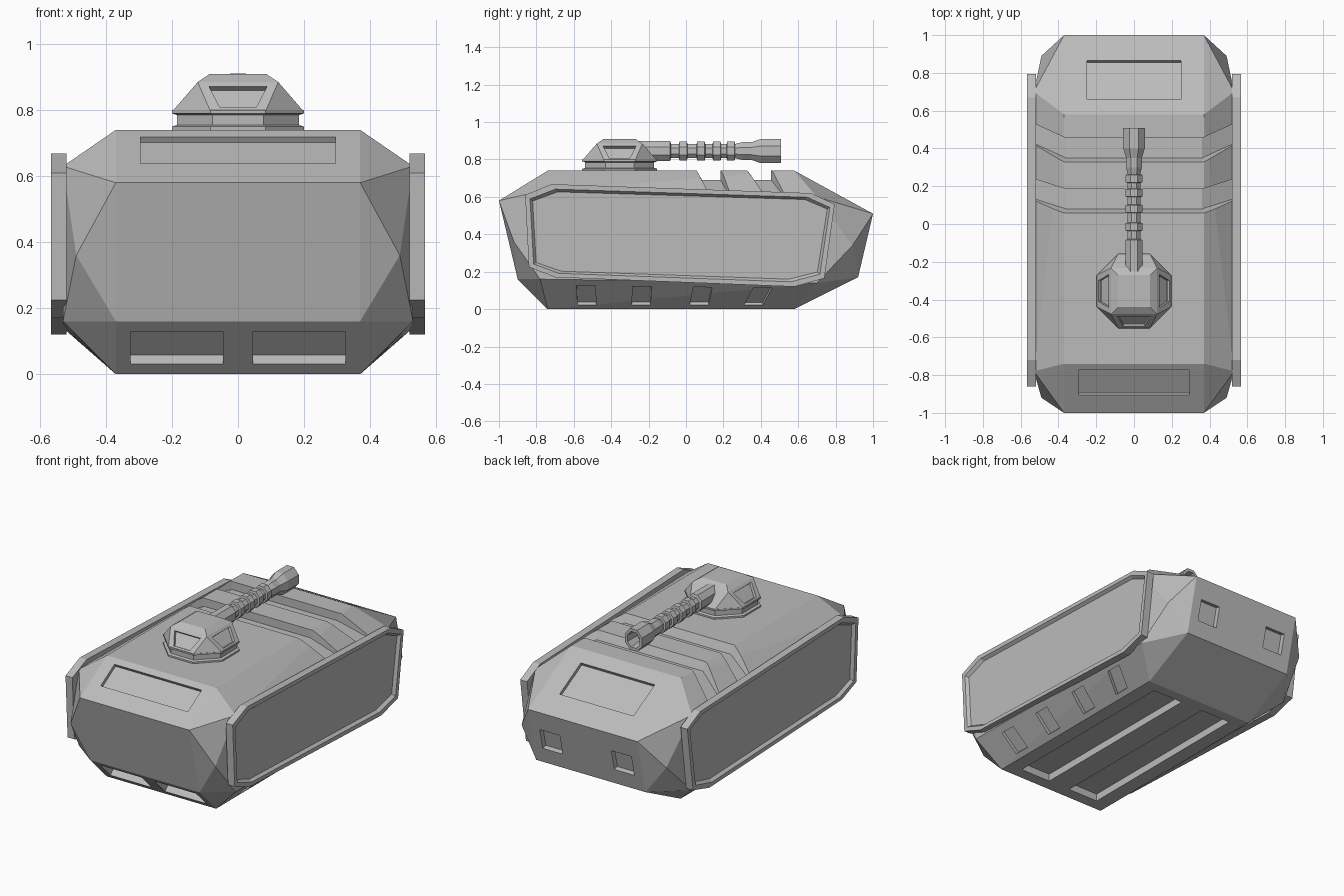
import bpy, bmesh, math
from mathutils import Vector

if "Cube" in bpy.data.objects:
    bpy.data.objects.remove(bpy.data.objects["Cube"])

grey = bpy.data.materials.new("armour grey")
grey.diffuse_color = (0.5, 0.5, 0.5, 1)
grey.use_nodes = True
grey.node_tree.nodes["Principled BSDF"].inputs["Base Color"].default_value = grey.diffuse_color


def finish(bm, name):
    bmesh.ops.recalc_face_normals(bm, faces=bm.faces)
    me = bpy.data.meshes.new(name)
    bm.to_mesh(me)
    bm.free()
    me.materials.append(grey)
    ob = bpy.data.objects.new(name, me)
    bpy.context.collection.objects.link(ob)
    return ob


def hull_of(points, name):
    bm = bmesh.new()
    for p in points:
        bm.verts.new(p)
    bmesh.ops.convex_hull(bm, input=bm.verts)
    bmesh.ops.dissolve_limit(bm, angle_limit=math.radians(1), verts=bm.verts, edges=bm.edges)
    return finish(bm, name)


def loft(bm, rings, closed=False):
    """Skin a row of equal-length rings, capping the ends or joining last to first."""
    rows = [[bm.verts.new(p) for p in r] for r in rings]
    n = len(rows[0])
    for a, b in zip(rows, rows[1:] + (rows[:1] if closed else [])):
        for i in range(n):
            bm.faces.new((a[i], a[(i + 1) % n], b[(i + 1) % n], b[i]))
    if not closed:
        bm.faces.new(rows[0][::-1])
        bm.faces.new(rows[-1])


def recess(bm, corners, depth, centre):
    """Add a cutting prism sunk straight into a flat face."""
    c = [Vector(p) for p in corners]
    n = (c[1] - c[0]).cross(c[2] - c[0]).normalized()
    if n.dot(c[0] - Vector(centre)) < 0:
        n = -n
    loft(bm, [[p + n * 0.02 for p in c], [p - n * depth for p in c]])


def cut(ob, bm):
    cutter = finish(bm, "cutter")
    cutter.hide_render = True
    mod = ob.modifiers.new("cut", 'BOOLEAN')
    mod.operation, mod.solver, mod.object = 'DIFFERENCE', 'EXACT', cutter
    bpy.context.view_layer.update()
    me = bpy.data.meshes.new_from_object(ob.evaluated_get(bpy.context.evaluated_depsgraph_get()))
    ob.modifiers.clear()
    ob.data = me
    bpy.data.objects.remove(cutter)


# Hull: centre profile widened to a flat side, with bulging corner points
profile = [(-1, .58), (-.74, .74), (.58, .74), (1, .51), (.92, .17), (.58, 0), (-.74, 0), (-.9, .16)]
flank = [(-.78, .63), (.70, .60), (.70, .14), (-.78, .16)]
pts = []
for s in (-1, 1):
    pts += [(.37 * s, y, z) for y, z in profile] + [(.53 * s, y, z) for y, z in flank]
    pts += [(.49 * s, -.92, .36), (.49 * s, .89, .34)]
hull = hull_of(pts, "hull")


def on_edge(i, t):
    """Point (y, z) part way along edge i of the centre profile."""
    (y0, z0), (y1, z1) = profile[i], profile[(i + 1) % 8]
    return y0 + (y1 - y0) * t, z0 + (z1 - z0) * t


bm = bmesh.new()
core = (0, 0, .37)


def window(x0, x1, edge, t0, t1, depth):
    a, b = on_edge(edge, t0), on_edge(edge, t1)
    recess(bm, [(x0, *a), (x1, *a), (x1, *b), (x0, *b)], depth, core)


# Recessed panels on the front slope, rear slope, lower nose, tail and belly
window(-.295, .295, 0, .36, .87, .02)
window(-.25, .25, 2, .19, .68, .02)
for s in (-1, 1):
    window(.045 * s, .325 * s, 6, .19, .81, .04)
    window(.175 * s, .31 * s, 3, .35, .72, .03)
    window(.075 * s, .28 * s, 5, .05, .945, .045)
    # Slanted slots along the lower side chamfers
    for y, skew in ((-.58, -.005), (-.29, .005), (.02, .02), (.31, .05)):
        def low(yy, t):
            return (s * (.37 + .16 * t), yy, t * (.149 - .0135 * (yy + .04)))
        recess(bm, [low(y, .15), low(y + .1, .15), low(y + .1 + skew, .8), low(y + skew, .8)], .02, core)
# Trenches across the roof, sweeping back down the chamfers
for y, skew in ((.05, .07), (.32, .10)):
    rings = []
    for x in (-.58, -.36, .36, .58):
        out = abs(x) > .5
        dy, top, floor = (skew, .68, .565) if out else (0, .80, .69)
        rings.append([(x, y + dy - .02, top), (x, y + dy + .03, floor),
                      (x, y + dy + .135, floor), (x, y + dy + .135, top)])
    loft(bm, rings)
cut(hull, bm)

# Side skirts: raised rim around a sunken panel
outline = [(-.86, .61), (-.72, .668), (.67, .62), (.795, .56), (.74, .165), (.58, .12), (-.70, .17), (-.84, .225)]


def inset(poly, d):
    cy, cz = -.03, .39
    sy, sz = 1 - d / .83, 1 - d / .27
    return [(cy + (y - cy) * sy, cz + (z - cz) * sz) for y, z in poly]


for s, side in ((-1, "left"), (1, "right")):
    bm = bmesh.new()
    steps = [(0, .52), (0, .566), (.026, .566), (.04, .548)]
    loft(bm, [[(x * s, y, z) for y, z in inset(outline, d)] for d, x in steps])
    finish(bm, side + "_skirt")

# Turret neck: stacked eight-sided rings
TY = -.355


def octagon(apothem):
    r = apothem / math.cos(math.pi / 8)
    return [(r * math.cos(math.pi * (i + .5) / 4), r * math.sin(math.pi * (i + .5) / 4)) for i in range(8)]


bm = bmesh.new()
neck = [(.2, .73), (.2, .75), (.185, .755), (.185, .785), (.2, .79), (.2, .80)]
loft(bm, [[(x, TY + y, z) for x, y in octagon(r)] for r, z in neck])
finish(bm, "turret_neck")

# Turret cap: eight-sided foot rising to a square shoulder
pts = [(x, TY + y, .795) for x, y in octagon(.2)]
for w, z in ((.122, .885), (.085, .91)):
    pts += [(w * a, TY + w * b, z) for a in (-1, 1) for b in (-1, 1)]
cap = hull_of(pts, "turret_cap")

# Sunken vision ports on the front and both sides of the cap
bm = bmesh.new()
for turn in (-math.pi / 2, 0, math.pi):
    c, s = math.cos(turn), math.sin(turn)
    port = []
    for w, t in ((-.055, .15), (.055, .15), (.088, .85), (-.088, .85)):
        r, z = .2 - .078 * t, .795 + .09 * t
        port.append((r * c - w * s, TY + r * s + w * c, z))
    recess(bm, port, .018, (0, TY, .80))
cut(cap, bm)

# Gun barrel: eight-sided, ribbed, with a hollow flared muzzle
steps = [(-.26, .05), (-.085, .05), (-.08, .036)]
for y in (-.035, .06, .145, .22):
    steps += [(y - .003, .036), (y, .048), (y + .04, .048), (y + .043, .036)]
steps += [(.30, .045), (.35, .045), (.40, .062), (.507, .062), (.507, .045), (.42, .04)]
bm = bmesh.new()
loft(bm, [[(x * .92, y, .845 + z * 1.05) for x, z in octagon(r)] for y, r in steps])
finish(bm, "gun_barrel")
